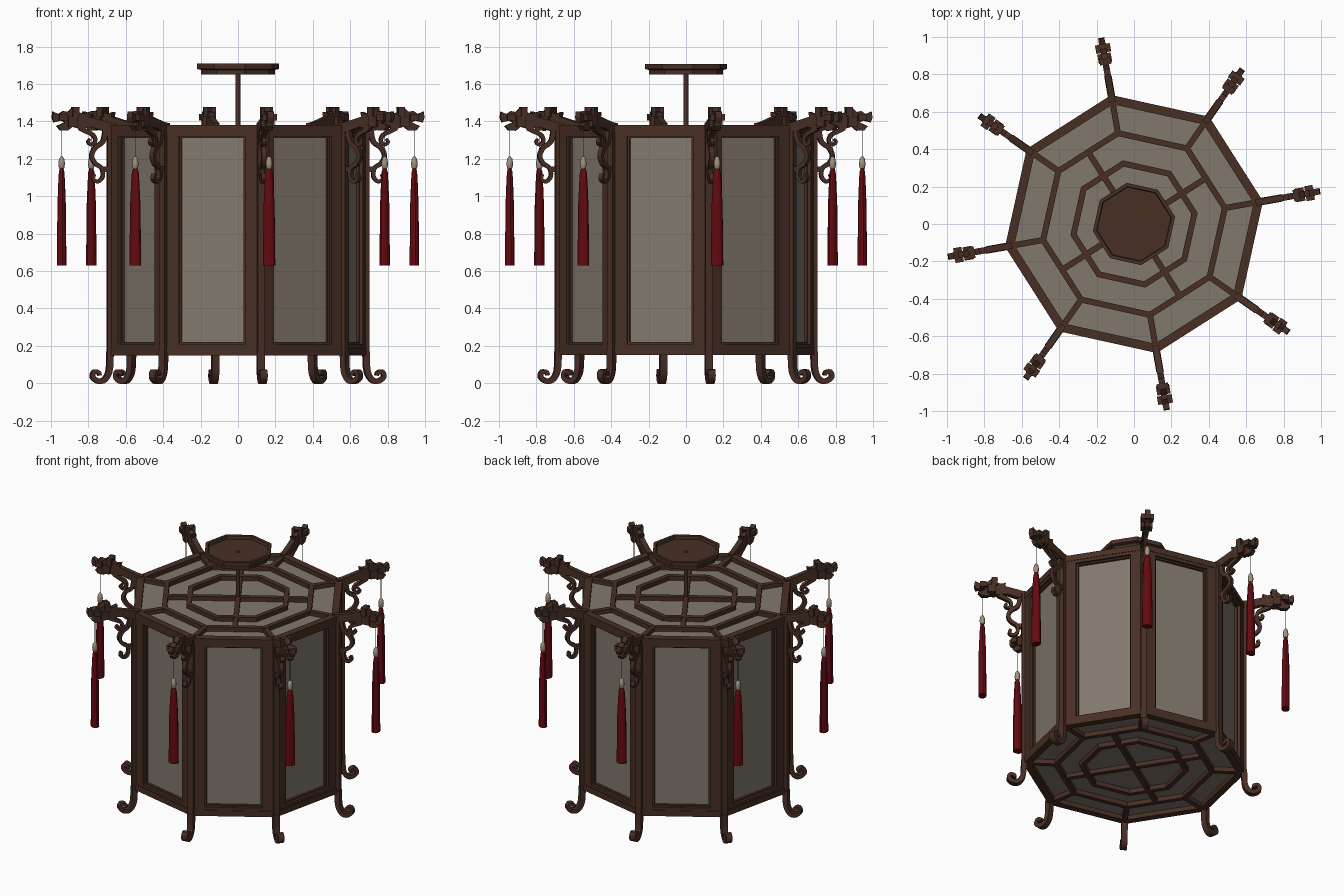
import bpy, bmesh, math
from math import cos, sin, pi, radians
from mathutils import Vector

if "Cube" in bpy.data.objects:
    bpy.data.objects.remove(bpy.data.objects["Cube"], do_unlink=True)

SIDES = 8
TURN = radians(10)            # angle of the first corner
STEP = 2 * pi / SIDES
CORNER = 0.69                 # radius of the corner posts
APOTHEM = CORNER * cos(STEP / 2)
BASE, TOP = 0.15, 1.38


def material(name, rgb, rough=0.6):
    m = bpy.data.materials.new(name)
    m.use_nodes = True
    m.diffuse_color = (*rgb, 1)
    bsdf = m.node_tree.nodes["Principled BSDF"]
    bsdf.inputs["Base Color"].default_value = (*rgb, 1)
    bsdf.inputs["Roughness"].default_value = rough
    return m


WOOD = material("dark wood", (0.065, 0.028, 0.018))
PANE = material("frosted pane", (0.22, 0.19, 0.155))
RED = material("tassel red", (0.13, 0.003, 0.005))
BEAD = material("bead cream", (0.36, 0.29, 0.21))
CORD = material("cord grey", (0.12, 0.11, 0.10))


def finish(bm, name, mat, turn=TURN, smooth=False):
    bmesh.ops.recalc_face_normals(bm, faces=bm.faces)
    mesh = bpy.data.meshes.new(name)
    bm.to_mesh(mesh)
    bm.free()
    mesh.materials.append(mat)
    if smooth:
        mesh.shade_smooth()
    ob = bpy.data.objects.new(name, mesh)
    ob.rotation_euler.z = turn
    bpy.context.collection.objects.link(ob)
    return ob


def around(ob):
    """Repeat a part on every corner or side."""
    for k in range(1, SIDES):
        twin = ob.copy()
        twin.name = f"{ob.name}_{k + 1}"
        twin.rotation_euler.z += k * STEP
        bpy.context.collection.objects.link(twin)


def box(bm, x, y, z):
    """Box from three (low, high) ranges."""
    verts = bmesh.ops.create_cube(bm, size=1)["verts"]
    for v in verts:
        v.co = [(a + b) / 2 + c * (b - a) for (a, b), c in zip((x, y, z), v.co)]
    return verts


def lathe(bm, profile, n=SIDES, closed=False, sy=1.0, cx=0.0):
    """Revolve (radius, z) points; caps the ends unless the profile is closed."""
    rings = [[bm.verts.new((cx + r * cos(2 * pi * i / n), sy * r * sin(2 * pi * i / n), z))
              for i in range(n)] for r, z in profile]
    pairs = list(zip(rings, rings[1:]))
    if closed:
        pairs.append((rings[-1], rings[0]))
    else:
        bm.faces.new(rings[0])
        bm.faces.new(rings[-1])
    for a, b in pairs:
        for i in range(n):
            j = (i + 1) % n
            bm.faces.new((a[i], a[j], b[j], b[i]))


def plate(bm, outline, thick):
    """Extrude a (radius, z) outline sideways."""
    sides = [[bm.verts.new((x, s * thick / 2, z)) for x, z in outline] for s in (-1, 1)]
    n = len(outline)
    for s in sides:
        bm.faces.new(s)
    for i in range(n):
        j = (i + 1) % n
        bm.faces.new((sides[0][i], sides[0][j], sides[1][j], sides[1][i]))


def ribbon(bm, path, w0, w1, thick):
    """Flat scroll following a smoothed path, tapering from w0 to w1."""
    p = [Vector(q) for q in path]
    p = [2 * p[0] - p[1]] + p + [2 * p[-1] - p[-2]]
    pts = []
    for a, b, c, d in zip(p, p[1:], p[2:], p[3:]):
        for k in range(3):
            t = k / 3
            pts.append(0.5 * (2 * b + (c - a) * t + (2 * a - 5 * b + 4 * c - d) * t * t
                              + (3 * b - a - 3 * c + d) * t ** 3))
    pts.append(p[-2])
    rows = []
    for i, q in enumerate(pts):
        d = (pts[min(i + 1, len(pts) - 1)] - pts[max(i - 1, 0)]).normalized()
        n = Vector((-d.y, d.x)) * (w0 + (w1 - w0) * i / (len(pts) - 1)) / 2
        rows.append([bm.verts.new((e.x, s * thick / 2, e.y))
                     for e, s in ((q + n, -1), (q + n, 1), (q - n, 1), (q - n, -1))])
    bm.faces.new(rows[0])
    bm.faces.new(rows[-1])
    for a, b in zip(rows, rows[1:]):
        for i in range(4):
            j = (i + 1) % 4
            bm.faces.new((a[i], a[j], b[j], b[i]))


# Octagonal pane body behind the framework
bm = bmesh.new()
R = 0.61 / cos(STEP / 2)
lathe(bm, [(R, BASE + 0.03), (R, TOP - 0.03)])
finish(bm, "pane_body", PANE)

# Top and bottom lattices: three rings, corner spokes and a cross
for name, z0 in (("top_lattice", TOP - 0.04), ("bottom_lattice", BASE)):
    z1 = z0 + 0.04
    bm = bmesh.new()
    for outer, w in ((0.7, 0.04), (0.51, 0.034), (0.345, 0.034)):
        lathe(bm, [(outer, z0), (outer, z1), (outer - w, z1), (outer - w, z0)], closed=True)
    finish(bm, name + "_rings", WOOD)
    bm = bmesh.new()
    box(bm, (0.49, 0.68), (-0.016, 0.016), (z0, z1 - 0.002))
    around(finish(bm, name + "_spoke", WOOD))
    bm = bmesh.new()
    box(bm, (-0.46, 0.46), (-0.016, 0.016), (z0 + 0.002, z1 - 0.002))
    box(bm, (-0.016, 0.016), (-0.46, 0.46), (z0 + 0.002, z1 - 0.002))
    finish(bm, name + "_cross", WOOD, TURN + STEP / 2)

# Side frames: wide border plus a thin set-back trim
bm = bmesh.new()
for half, z0, z1, w, h, x1 in ((0.263, BASE, TOP, 0.082, 0.06, APOTHEM + 0.006),
                               (0.181, BASE + 0.06, TOP - 0.06, 0.011, 0.01, APOTHEM - 0.012)):
    x = (0.6, x1)
    for s in (-1, 1):
        box(bm, x, sorted((s * half, s * (half - w))), (z0, z1))
    for low in (z0, z1 - h):
        box(bm, x, (w - half, half - w), (low, low + h))
around(finish(bm, "side_frame", WOOD, TURN + STEP / 2))

# Corner posts
bm = bmesh.new()
box(bm, (0.66, 0.71), (-0.018, 0.018), (BASE, TOP))
around(finish(bm, "corner_post", WOOD))

# Curled feet
bm = bmesh.new()
ribbon(bm, [(0.695, 0.17), (0.697, 0.09), (0.707, 0.045), (0.732, 0.015), (0.765, 0.014),
            (0.79, 0.035), (0.782, 0.062), (0.757, 0.058), (0.752, 0.042)], 0.036, 0.02, 0.04)
around(finish(bm, "curled_foot", WOOD))

# Carved beast-head arms: body plate, cheeks, horns and brow
bm = bmesh.new()
plate(bm, [(0.66, 1.345), (0.74, 1.35), (0.80, 1.37), (0.86, 1.36), (0.90, 1.372), (0.925, 1.35),
           (0.965, 1.352), (0.985, 1.375), (0.94, 1.395), (0.96, 1.405), (1.0, 1.395),
           (1.01, 1.42), (1.005, 1.452), (0.975, 1.438), (0.95, 1.455), (0.925, 1.45),
           (0.895, 1.478), (0.86, 1.475), (0.875, 1.452), (0.84, 1.44), (0.81, 1.45),
           (0.815, 1.425), (0.76, 1.41), (0.70, 1.395), (0.66, 1.39)], 0.034)
for s in (-1, 1):
    for x, y, z in (((0.93, 0.975), (0.01, 0.04), (1.405, 1.44)),
                    ((0.875, 0.925), (0.01, 0.036), (1.37, 1.425)),
                    ((0.865, 0.90), (0.012, 0.032), (1.425, 1.478))):
        box(bm, x, sorted((s * y[0], s * y[1])), z)
around(finish(bm, "beast_head_arm", WOOD))

# Scroll brackets beneath the arms
bm = bmesh.new()
ribbon(bm, [(0.86, 1.365), (0.82, 1.345), (0.785, 1.325), (0.775, 1.295), (0.795, 1.275),
            (0.815, 1.29), (0.803, 1.305)], 0.026, 0.014, 0.026)
ribbon(bm, [(0.72, 1.35), (0.735, 1.29), (0.775, 1.26), (0.795, 1.215), (0.775, 1.175),
            (0.74, 1.15), (0.735, 1.105), (0.76, 1.078), (0.787, 1.092), (0.78, 1.118)],
       0.028, 0.018, 0.026)
box(bm, (0.705, 0.745), (-0.013, 0.013), (1.13, 1.16))
around(finish(bm, "scroll_bracket", WOOD))

# Hanging cord, bead and tassel
HANG = 0.957
bm = bmesh.new()
lathe(bm, [(0.002, 1.2), (0.002, 1.36)], 6, cx=HANG)
around(finish(bm, "tassel_cord", CORD))
bm = bmesh.new()
lathe(bm, [(0.006, 1.138), (0.015, 1.152), (0.018, 1.175), (0.014, 1.2), (0.005, 1.213)], 10, cx=HANG)
around(finish(bm, "tassel_bead", BEAD, smooth=True))
bm = bmesh.new()
lathe(bm, [(0.009, 1.15), (0.015, 1.13), (0.018, 1.08), (0.023, 0.95), (0.026, 0.63)],
      12, sy=1.3, cx=HANG)
around(finish(bm, "tassel", RED))

# Hanging rod and ceiling plate with sunken top
bm = bmesh.new()
lathe(bm, [(0.013, TOP - 0.04), (0.013, 1.66)], 12)
finish(bm, "hanging_rod", WOOD)
bm = bmesh.new()
lathe(bm, [(0.2, 1.65), (0.2, 1.675), (0.223, 1.68), (0.223, 1.708), (0.203, 1.708), (0.2, 1.685)])
lathe(bm, [(0.012, 1.68), (0.012, 1.69)])
finish(bm, "ceiling_plate", WOOD)
